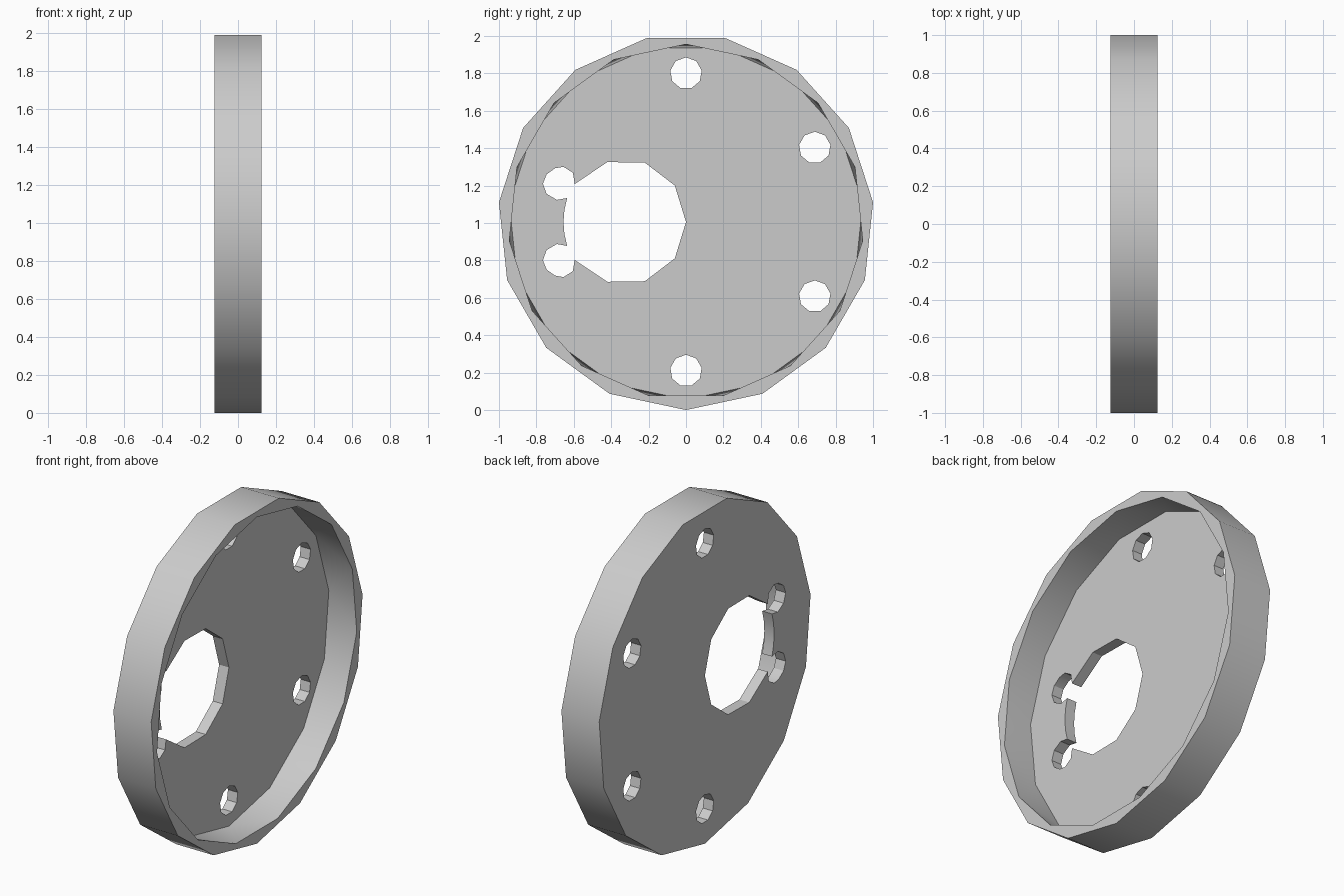
import bpy, bmesh, math

cube = bpy.data.objects.get("Cube")
if cube:
    bpy.data.objects.remove(cube, do_unlink=True)

SIDES = 15
R_OUT, R_IN = 1.0055, 0.95
CZ = R_OUT                                  # disc centre height
BACK, FLOOR, FRONT = -0.125, -0.06, 0.125   # back face, recess floor, rim face


def ngon(n, r, start, cy=0.0, cz=0.0):
    """Regular polygon in the y-z plane, start angle measured from straight up."""
    return [(cy + r * math.sin(start + i * math.tau / n),
             cz + r * math.cos(start + i * math.tau / n)) for i in range(n)]


bm = bmesh.new()


def loop(points, x):
    """Closed ring of vertices and edges at depth x."""
    verts = [bm.verts.new((x, y, CZ + z)) for y, z in points]
    for i, v in enumerate(verts):
        bm.edges.new((v, verts[i - 1]))
    return verts


def ring_edges(verts):
    return [bm.edges.get((v, verts[i - 1])) for i, v in enumerate(verts)]


def wall(a, b):
    """Quads joining two matching rings."""
    for i in range(len(a)):
        bm.faces.new((a[i - 1], a[i], b[i], b[i - 1]))


def fill(loops):
    """Flat cap bounded by the first ring, pierced by the others."""
    edges = [e for l in loops for e in ring_edges(l)]
    bmesh.ops.triangle_fill(bm, use_beauty=True, use_dissolve=False, edges=edges)


# Rim rings: outer prism, front opening, recess floor turned by half a step
step = math.tau / SIDES
outer = ngon(SIDES, R_OUT, math.pi)
out_back, out_front = loop(outer, BACK), loop(outer, FRONT)
in_front = loop(ngon(SIDES, R_IN, 0), FRONT)
in_floor = loop(ngon(SIDES, R_IN, step / 2), FLOOR)
wall(out_back, out_front)
for i in range(SIDES):
    j = (i + 1) % SIDES
    bm.faces.new((in_front[i], in_floor[i], in_front[j]))
    bm.faces.new((in_floor[i], in_floor[j], in_front[j]))

# Bolt holes
holes = [ngon(9, 0.085, 0, 0.795 * math.cos(math.radians(a)),
              0.795 * math.sin(math.radians(a))) for a in (-90, -30, 30, 90)]

# Large opening with two round notches, mirrored top to bottom
half = [(-0.06, 0.195), (-0.22, 0.317), (-0.42, 0.32), (-0.595, 0.203),
        (-0.605, 0.263), (-0.655, 0.295), (-0.70, 0.287), (-0.745, 0.255),
        (-0.765, 0.205), (-0.745, 0.15), (-0.69, 0.118), (-0.635, 0.128),
        (-0.65, 0.065)]
holes.append([(0, 0)] + half + [(-0.655, 0)] + [(y, -z) for y, z in reversed(half)])

back_holes = [loop(h, BACK) for h in holes]
floor_holes = [loop(h, FLOOR) for h in holes]
for a, b in zip(back_holes, floor_holes):
    wall(a, b)

# Flat faces: back, recess floor and rim
fill([out_back] + back_holes)
fill([in_floor] + floor_holes)
fill([out_front, in_front])
bmesh.ops.recalc_face_normals(bm, faces=bm.faces[:])

mesh = bpy.data.meshes.new("recessed_disc")
bm.to_mesh(mesh)
bm.free()
disc = bpy.data.objects.new("recessed_disc", mesh)
bpy.context.collection.objects.link(disc)

# Plain grey finish
grey = bpy.data.materials.new("light_grey")
grey.use_nodes = True
colour = (0.6, 0.6, 0.6, 1.0)
grey.diffuse_color = colour
grey.node_tree.nodes["Principled BSDF"].inputs["Base Color"].default_value = colour
mesh.materials.append(grey)

bpy.ops.object.select_all(action="DESELECT")
disc.select_set(True)
bpy.context.view_layer.objects.active = disc
bpy.ops.object.shade_smooth_by_angle(angle=math.radians(30))
